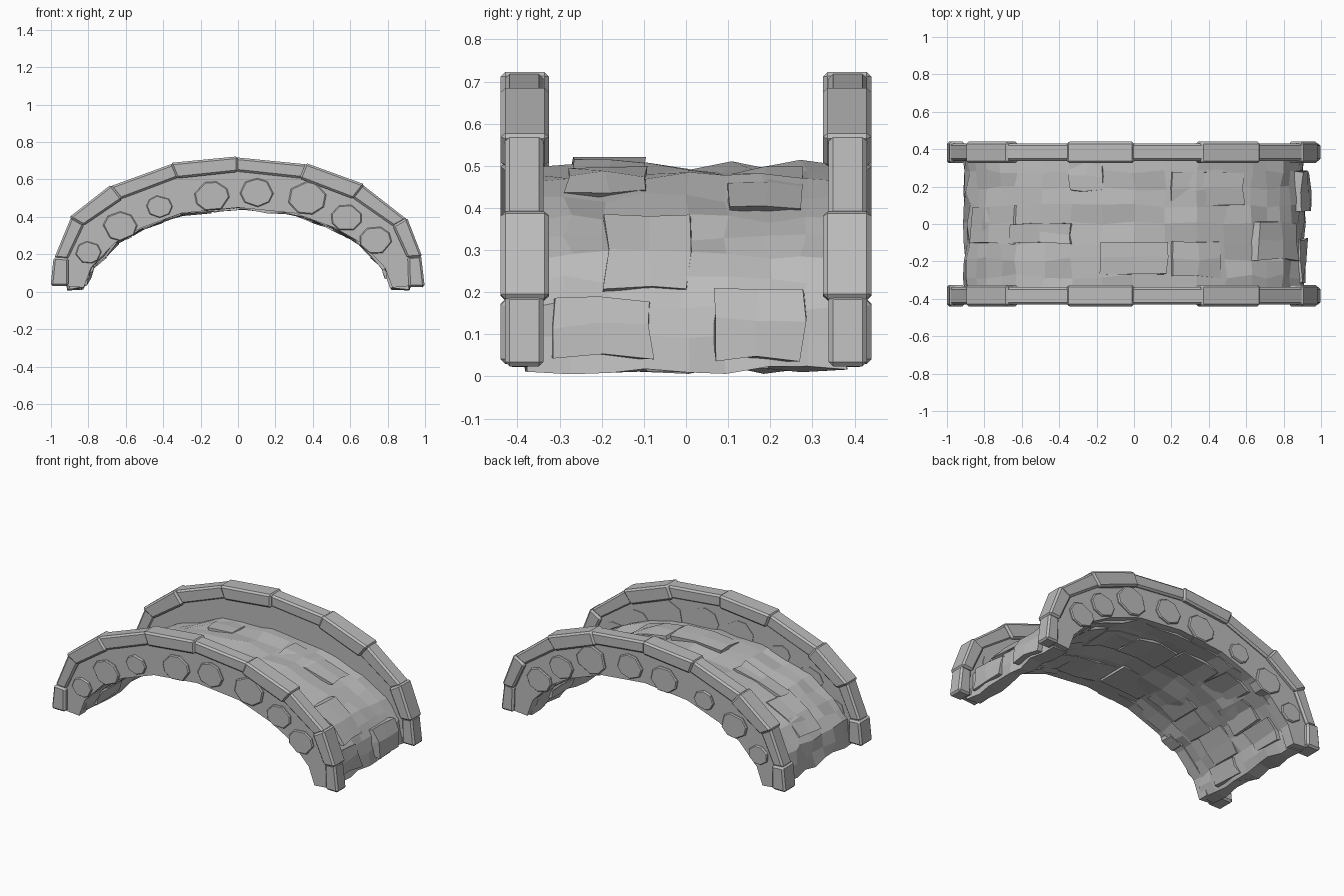
import bpy, bmesh, random
from math import floor, sin, cos, tau
from mathutils import Vector

random.seed(7)
cube = bpy.data.objects.get("Cube")
if cube:
    bpy.data.objects.remove(cube, do_unlink=True)

stone = bpy.data.materials.new("grey stone")
stone.use_nodes = True
stone.diffuse_color = (0.5, 0.5, 0.5, 1)
stone.node_tree.nodes["Principled BSDF"].inputs["Base Color"].default_value = (0.5, 0.5, 0.5, 1)


def arch(half):
    """Mirror a half profile (foot to crown) into a full arch."""
    return [Vector((-x, z)) for x, z in half] + [Vector(p) for p in half[-2::-1]]


CAP_OUT = arch([(.998, .03), (.982, .185), (.9, .395), (.675, .57), (.36, .685), (0, .72)])
CAP_IN = arch([(.912, .03), (.91, .18), (.83, .355), (.62, .5), (.33, .61), (0, .645)])
DECK_OUT = arch([(.915, .018), (.887, .17), (.79, .285), (.635, .375), (.34, .472), (0, .502)])
DECK_IN = arch([(.825, .022), (.785, .13), (.66, .26), (.52, .34), (.3, .42), (0, .45)])


def at(profile, t):
    i = min(int(floor(t)), len(profile) - 2)
    return profile[i].lerp(profile[i + 1], t - i)


def finish(name, bm, bevel=0):
    bmesh.ops.recalc_face_normals(bm, faces=bm.faces)
    if bevel:
        bmesh.ops.bevel(bm, geom=list(bm.edges), offset=bevel, segments=1,
                        affect='EDGES', clamp_overlap=True)
    mesh = bpy.data.meshes.new(name)
    bm.to_mesh(mesh)
    bm.free()
    mesh.materials.append(stone)
    obj = bpy.data.objects.new(name, mesh)
    bpy.context.collection.objects.link(obj)


def slab(name, inner, outer, ts, ys, lo=0.0, hi=1.0, jitter=0.0, bevel=0):
    """Closed curved slab lying between two arch profiles."""
    bm = bmesh.new()

    def wobble():
        return random.uniform(-jitter, jitter)

    def layer(k):
        rows = []
        for t in ts:
            p = at(inner, t).lerp(at(outer, t), k)
            rows.append([bm.verts.new((p.x + wobble(), y + wobble(),
                                       max(0, p.y + wobble()))) for y in ys])
        return rows

    low, high = layer(lo), layer(hi)
    n, m = len(ts) - 1, len(ys) - 1
    for g in (low, high):
        for i in range(n):
            for j in range(m):
                bm.faces.new((g[i][j], g[i + 1][j], g[i + 1][j + 1], g[i][j + 1]))
    for i in range(n):
        for j in (0, m):
            bm.faces.new((low[i][j], low[i + 1][j], high[i + 1][j], high[i][j]))
    for j in range(m):
        for i in (0, n):
            bm.faces.new((low[i][j], low[i][j + 1], high[i][j + 1], high[i][j]))
    finish(name, bm, bevel)


# Uneven paved deck between the walls
slab("deck", DECK_IN, DECK_OUT, [i / 2 for i in range(21)],
     [-.375, -.28, -.19, -.1, 0, .1, .19, .28, .375], jitter=.013)

# Paving stones standing proud of the deck: start, end along arch, y range, lift
paving = [(7.05, 8.65, -.19, .01, 1.2), (8.75, 9.85, .07, .28, 1.35),
          (5.6, 6.8, .1, .28, 1.12), (4.5, 5.5, -.27, -.1, 1.4),
          (5.6, 6.4, -.28, -.09, 1.12), (3, 4, -.1, 0, 1.2),
          (1.3, 3, -.1, .1, 1.12), (4, 4.5, .18, .33, 1.1),
          (8.9, 9.8, -.32, -.08, 1.15)]
for t0, t1, y0, y1, lift in paving:
    slab("paving_stone", DECK_IN, DECK_OUT, [t0, (t0 + t1) / 2, t1],
         [y0, (y0 + y1) / 2, y1], lo=.3, hi=lift, jitter=.01)

# Staggered stones hanging slightly below the vault
for row in range(9):
    for k in range(2):
        y = -.34 + .34 * k + random.uniform(0, .14)
        t = row + .5 * k
        slab("vault_stone", DECK_IN, DECK_OUT, [t + .05, t + .5, t + 1], [y, y + .2],
             lo=-.14, hi=.6, jitter=.009)

# Side walls with capping blocks and rounded facing stones
facing = [(-.8, .21, .07), (-.63, .35, .092), (-.42, .455, .07), (-.14, .51, .095),
          (.1, .53, .09), (.37, .5, .105), (.58, .395, .085), (.735, .275, .088)]
for side, s, depth in (("front", -1, .341), ("back", 1, .36)):
    slab(side + "_wall", DECK_IN, CAP_IN, range(11), [s * .345, s * .413], hi=1.3)
    for i in range(10):
        wide = i % 2 == 0
        y0, y1 = (.325, .44) if wide else (.338, .43)
        overlap = 0 if wide else .04
        slab(side + "_cap_block", CAP_IN, CAP_OUT, [i - overlap, i + 1 + overlap],
             [s * y0, s * y1], lo=-.06 if wide else 0,
             hi=1.05 if wide else 1, bevel=.011)
    for x, z, r in facing:
        bm = bmesh.new()
        turn = random.random()
        ring = []
        for i in range(8):
            a = turn + tau * (i + random.uniform(-.22, .22)) / 8
            ring.append((cos(a), sin(a) * .86))
        # Back ring, front ring and a slightly smaller face give a worn edge
        loops = [[bm.verts.new((x + r * k * u, s * y, z + r * k * v)) for u, v in ring]
                 for k, y in ((1, depth), (1, .42), (.93, .426))]
        bm.faces.new(loops[0])
        bm.faces.new(loops[-1])
        for a, b in zip(loops, loops[1:]):
            for i in range(8):
                j = (i + 1) % 8
                bm.faces.new((a[i], a[j], b[j], b[i]))
        finish(side + "_facing_stone", bm)
